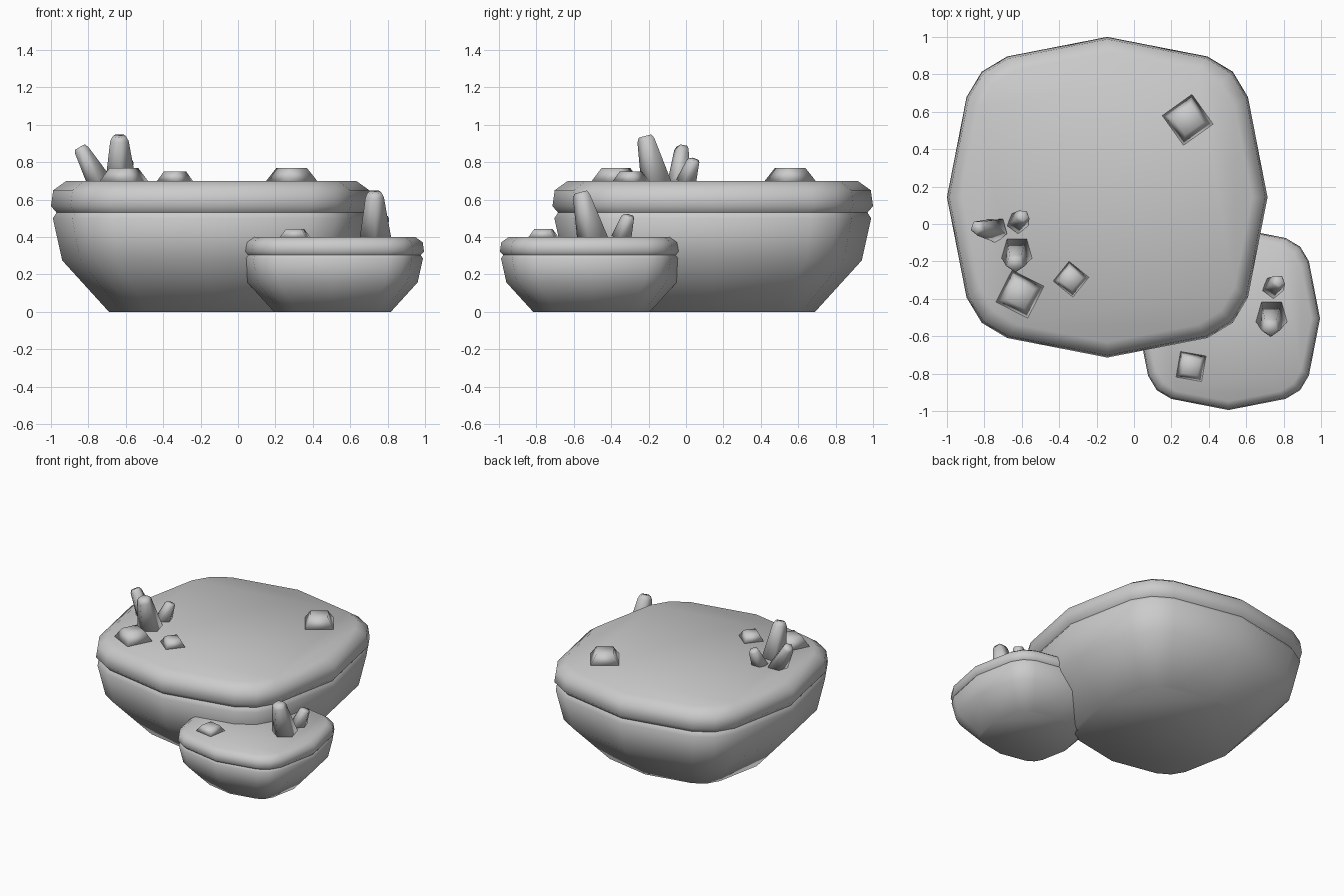
import bpy, bmesh, math
from mathutils import Vector

if "Cube" in bpy.data.objects:
    bpy.data.objects.remove(bpy.data.objects["Cube"])


def loft(name, rings, cap_start=True, cap_end=True):
    """Skin a stack of equal-length point rings into a smooth mesh."""
    bm = bmesh.new()
    loops = [[bm.verts.new(p) for p in ring] for ring in rings]
    n = len(loops[0])
    for a, b in zip(loops, loops[1:]):
        for i in range(n):
            j = (i + 1) % n
            bm.faces.new((a[i], a[j], b[j], b[i]))
    if cap_start:
        bm.faces.new(loops[0][::-1])
    if cap_end:
        bm.faces.new(loops[-1])
    bmesh.ops.recalc_face_normals(bm, faces=bm.faces)
    mesh = bpy.data.meshes.new(name)
    bm.to_mesh(mesh)
    bm.free()
    for p in mesh.polygons:
        p.use_smooth = True
    obj = bpy.data.objects.new(name, mesh)
    bpy.context.collection.objects.link(obj)
    return obj


# Rounded-square outline: one quarter, turned four times
QUARTER = [(1, 0), (0.878, 0.625), (0.783, 0.783), (0.625, 0.878)]
OUTLINE = []
for _turn in range(4):
    for x, y in QUARTER:
        for _ in range(_turn):
            x, y = -y, x
        OUTLINE.append((x, y))

# (radius, height) profiles of the rock bowl and the grass lip
ROCK = [(0.547, 0), (0.797, 0.275), (0.847, 0.50), (0.827, 0.53)]
LIP = [(0.827, 0.53), (0.857, 0.565), (0.845, 0.65), (0.775, 0.70)]


def island(prefix, cx, cy, s):
    def rings(profile):
        return [[(cx + x * r * s, cy + y * r * s, z * s) for x, y in OUTLINE]
                for r, z in profile]
    loft(prefix + "_rock", rings(ROCK), cap_end=False)
    loft(prefix + "_grass_top", rings(LIP), cap_start=False)


def stone(name, x, y, z, r, top_r, h, angle):
    rings = []
    for rad, zz in ((r, z), (top_r, z + h)):
        rings.append([(x + rad * math.cos(math.radians(angle + 90 * k)),
                       y + rad * math.sin(math.radians(angle + 90 * k)), zz)
                      for k in range(4)])
    loft(name, rings)


def crystal(name, base, tip, r, top_r):
    """Tilted five-sided shard with a small bevelled tip."""
    base, tip = Vector(base), Vector(tip)
    axis = tip - base
    rot = Vector((0, 0, 1)).rotation_difference(axis)
    rings = []
    for t, rad in ((-0.08, r), (0.9, top_r), (1, top_r * 0.75)):
        ring = []
        for k in range(5):
            a = math.radians(-90 + 72 * k)
            ring.append(base + axis * t
                        + rot @ Vector((rad * math.cos(a), rad * math.sin(a), 0)))
        rings.append(ring)
    loft(name, rings)


# Two overlapping islands
island("large_island", -0.143, 0.143, 1.0)
island("small_island", 0.505, -0.505, 4 / 7)

# Loose stones
stone("stone_back", 0.287, 0.557, 0.70, 0.138, 0.082, 0.07, 80.5)
stone("stone_front", -0.61, -0.375, 0.70, 0.135, 0.08, 0.07, 108)
stone("stone_pebble", -0.337, -0.295, 0.70, 0.096, 0.06, 0.05, 96)
stone("stone_small_island", 0.305, -0.762, 0.40, 0.098, 0.06, 0.042, 35)

# Crystal clusters
crystal("crystal_tall", (-0.627, -0.155, 0.70), (-0.635, -0.215, 0.94), 0.09, 0.052)
crystal("crystal_left", (-0.745, -0.03, 0.70), (-0.845, -0.02, 0.88), 0.07, 0.042)
crystal("crystal_short", (-0.62, 0.008, 0.70), (-0.592, 0.045, 0.815), 0.06, 0.038)
crystal("crystal_small_island_tall", (0.735, -0.495, 0.40), (0.73, -0.56, 0.64), 0.092, 0.052)
crystal("crystal_small_island_short", (0.745, -0.338, 0.40), (0.775, -0.305, 0.515), 0.06, 0.038)
